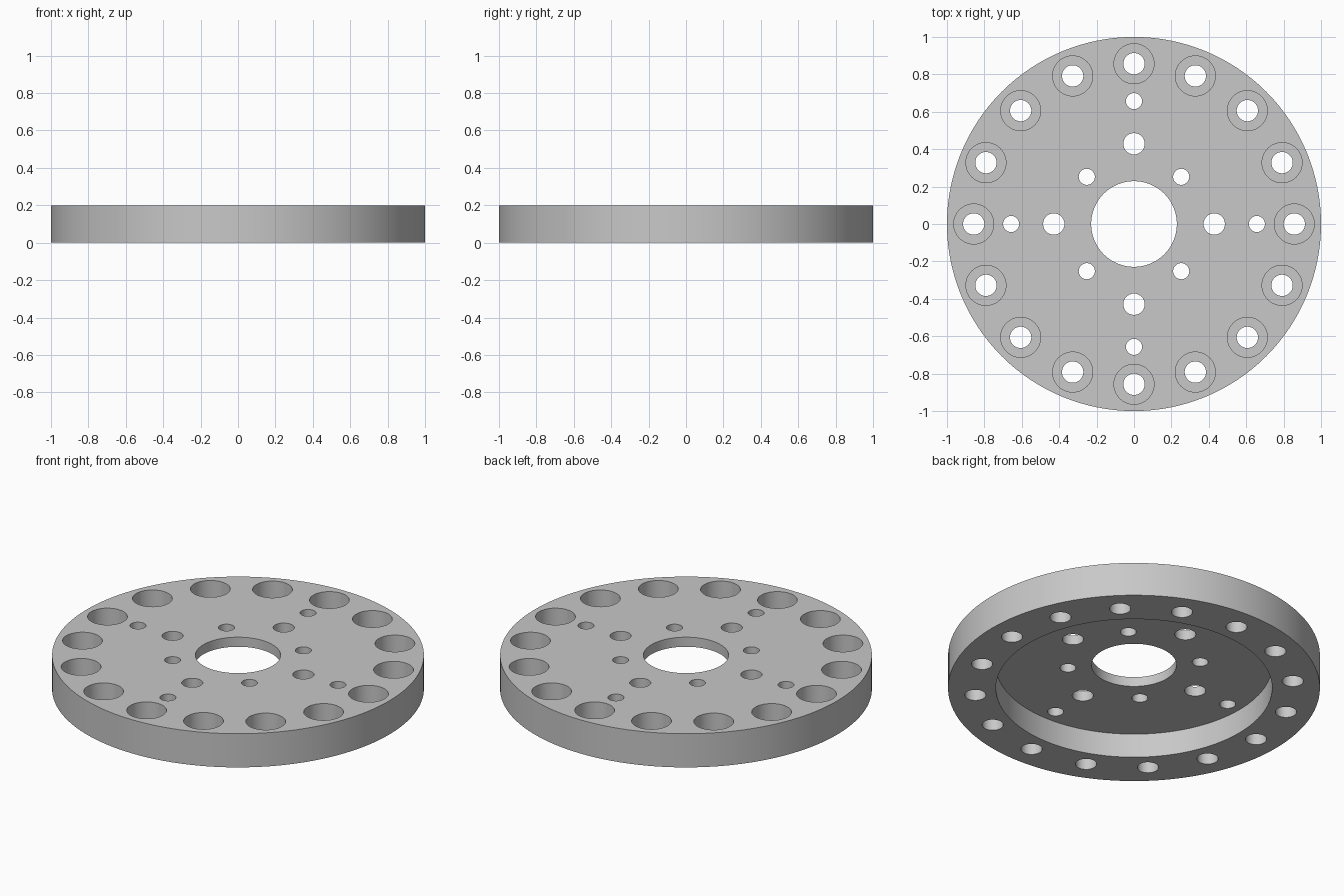
import bpy
import bmesh
from math import cos, sin, pi, radians

default = bpy.data.objects.get("Cube")
if default:
    bpy.data.objects.remove(default, do_unlink=True)

# Dimensions
HEIGHT = 0.2
WEB_Z = 0.143          # ceiling of the underside recess
SEAT_Z = 0.071         # floor of the counterbores
RIM_R, RECESS_R, BORE_R = 1.0, 0.743, 0.229
BOLT_R, HEAD_R, PIN_R = 0.057, 0.107, 0.043

steel = bpy.data.materials.new("grey_metal")
steel.use_nodes = True
grey = (0.58, 0.58, 0.58, 1)
steel.diffuse_color = grey
steel.node_tree.nodes["Principled BSDF"].inputs["Base Color"].default_value = grey


def lathe(bm, profile, center=(0, 0), segments=48, ring=False):
    """Spin (radius, z) points round a vertical axis; ring closes the profile, otherwise cap it."""
    loops = []
    for r, z in profile:
        loops.append([bm.verts.new((center[0] + r * cos(2 * pi * i / segments),
                                    center[1] + r * sin(2 * pi * i / segments), z))
                      for i in range(segments)])
    pairs = list(zip(loops, loops[1:]))
    if ring:
        pairs.append((loops[-1], loops[0]))
    for a, b in pairs:
        for i in range(segments):
            j = (i + 1) % segments
            bm.faces.new((a[i], a[j], b[j], b[i]))
    if not ring:
        bm.faces.new(loops[0])
        bm.faces.new(loops[-1])


def finish(bm, name):
    bmesh.ops.recalc_face_normals(bm, faces=bm.faces[:])
    mesh = bpy.data.meshes.new(name)
    bm.to_mesh(mesh)
    bm.free()
    mesh.materials.append(steel)
    obj = bpy.data.objects.new(name, mesh)
    bpy.context.collection.objects.link(obj)
    return obj


# Flange body with centre bore and recessed underside
bm = bmesh.new()
lathe(bm, [(BORE_R, WEB_Z), (RECESS_R, WEB_Z), (RECESS_R, 0),
           (RIM_R, 0), (RIM_R, HEIGHT), (BORE_R, HEIGHT)], segments=128, ring=True)
flange = finish(bm, "flange_plate")

# Hole cutters: counterbored rim bolts, then plain holes in the web
LOW, HIGH = -0.05, HEIGHT + 0.05
bolt = [(BOLT_R, LOW), (BOLT_R, SEAT_Z), (HEAD_R, SEAT_Z), (HEAD_R, HIGH)]
patterns = [(16, 0.857, 0, bolt),
            (4, 0.657, 0, [(PIN_R, LOW), (PIN_R, HIGH)]),
            (4, 0.429, 0, [(BOLT_R, LOW), (BOLT_R, HIGH)]),
            (4, 0.357, 45, [(PIN_R, LOW), (PIN_R, HIGH)])]
bm = bmesh.new()
for count, radius, start, profile in patterns:
    for k in range(count):
        a = radians(start) + 2 * pi * k / count
        lathe(bm, profile, (radius * cos(a), radius * sin(a)))
cutter = finish(bm, "hole_cutter")
cutter.hide_render = True

# Cut the holes and shade
cut = flange.modifiers.new("holes", "BOOLEAN")
cut.operation = "DIFFERENCE"
cut.solver = "EXACT"
cut.object = cutter
bpy.ops.object.select_all(action="DESELECT")
flange.select_set(True)
bpy.context.view_layer.objects.active = flange
bpy.ops.object.modifier_apply(modifier=cut.name)
bpy.data.objects.remove(cutter, do_unlink=True)
bpy.ops.object.shade_smooth_by_angle(angle=radians(30))
